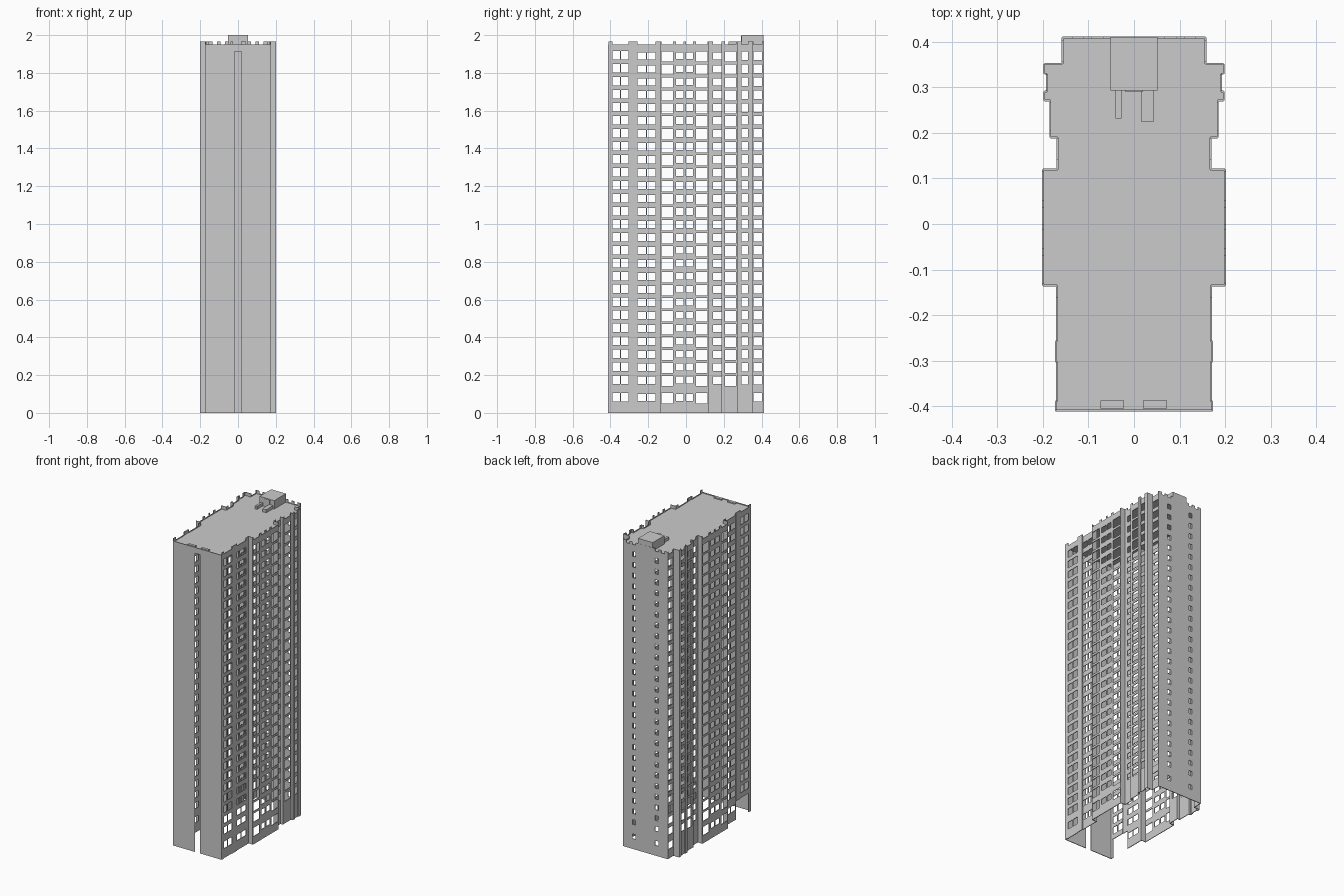
import bpy, bmesh

if "Cube" in bpy.data.objects:
    bpy.data.objects.remove(bpy.data.objects["Cube"])

FLOOR, ROWS = 0.0687, 26
LOW, HIGH, ROOF = 1.951, 1.967, 1.944      # spandrel top, pier top, roof deck


def finish(name, bm, thickness=0):
    mesh = bpy.data.meshes.new(name)
    bm.to_mesh(mesh)
    bm.free()
    obj = bpy.data.objects.new(name, mesh)
    bpy.context.collection.objects.link(obj)
    if thickness:
        mod = obj.modifiers.new("thickness", 'SOLIDIFY')
        mod.thickness, mod.offset = thickness, 0
    return obj


def box(name, x0, x1, y0, y1, z0, z1):
    bm = bmesh.new()
    bmesh.ops.create_cube(bm, size=1)
    for v in bm.verts:
        v.co = (x1 if v.co.x > 0 else x0, y1 if v.co.y > 0 else y0, z1 if v.co.z > 0 else z0)
    return finish(name, bm)


def wall(name, place, u0, u1, holes, top):
    """Flat sheet on a grid of cells, leaving out cells inside holes (ua, ub, za, zb)."""
    us = sorted({round(u, 4) for u in [u0, u1] + [h[i] for h in holes for i in (0, 1)] if u0 <= u <= u1})
    zs = sorted({round(z, 4) for z in [0, top] + [h[i] for h in holes for i in (2, 3)] if 0 <= z <= top})
    bm = bmesh.new()
    grid = {}

    def vert(u, z):
        if (u, z) not in grid:
            grid[u, z] = bm.verts.new(place(u, z))
        return grid[u, z]

    for a, b in zip(us, us[1:]):
        for c, d in zip(zs, zs[1:]):
            u, z = (a + b) / 2, (c + d) / 2
            if not any(h[0] < u < h[1] and h[2] < z < h[3] for h in holes):
                bm.faces.new([vert(a, c), vert(b, c), vert(b, d), vert(a, d)])
    return finish(name, bm, 0.004)


def window_column(a, b, top, height, ground, split):
    """Holes for one stack of windows plus the parapet notch above it."""
    panes = [(a, b)]
    if split:
        m = (a + b) / 2
        panes = [(a, m - 0.003), (m + 0.003, b)]
    tops = [top - FLOOR * i for i in range(ROWS)]
    if ground:
        tops.append(top - 1.809)
    return [(p, q, t - height, t) for p, q in panes for t in tops] + [(a, b, LOW, HIGH)]


# Side window stacks: y0, y1, head height, window height, ground row, mullion
COLUMNS = [
    (-0.390, -0.303, 1.915, 0.045, True, True),
    (-0.257, -0.162, 1.909, 0.038, True, True),
    (-0.131, -0.070, 1.914, 0.055, True, False),
    (-0.053, -0.012, 1.909, 0.036, True, False),
    (0.000, 0.036, 1.909, 0.036, True, False),
    (0.053, 0.115, 1.914, 0.055, True, False),
    (0.142, 0.187, 1.909, 0.038, False, False),
    (0.206, 0.266, 1.914, 0.055, False, False),
    (0.292, 0.329, 1.914, 0.045, False, False),
    (0.357, 0.403, 1.914, 0.045, True, False),
]

# Stepped side outline: y0, y1, distance from the centre line
STEPS = [
    (-0.410, -0.390, 0.172), (-0.390, -0.302, 0.169), (-0.302, -0.258, 0.172),
    (-0.258, -0.135, 0.169), (-0.135, 0.120, 0.200), (0.120, 0.190, 0.168),
    (0.190, 0.271, 0.184), (0.271, 0.291, 0.197), (0.291, 0.330, 0.191),
    (0.330, 0.352, 0.197), (0.352, 0.410, 0.157),
]

for side, s in (("right", 1), ("left", -1)):
    # Side walls with their windows
    for i, (y0, y1, x) in enumerate(STEPS):
        holes = []
        for c in COLUMNS:
            if y0 < (c[0] + c[1]) / 2 < y1:
                holes += window_column(max(c[0], y0), min(c[1], y1), *c[2:])
        if s < 0 and -0.4 < y0 < -0.3:                 # ground-level passage, left side only
            holes.append((y0, y1, 0, 0.12))
        if s < 0 and -0.31 < y0 < -0.28:
            holes.append((y0, -0.265, 0, 0.12))
        wall(f"{side}_wall_{i}", lambda u, z, x=x: (s * x, u, z), y0, y1, holes, HIGH)
    # Short returns joining the steps
    for i, (p, q) in enumerate(zip(STEPS, STEPS[1:])):
        a, b = sorted((p[2], q[2]))
        holes = [(a, b, 0, 0.12)] if s < 0 and -0.31 < q[0] < -0.3 else []
        wall(f"{side}_return_{i}", lambda u, z, y=p[1]: (s * u, y, z), a, b, holes, HIGH)

# Front wall with its tall central slot
wall("front_wall", lambda u, z: (u, -0.41, z), -0.172, 0.172,
     [(-0.018, 0.018, 0, 1.914)], LOW)

# Back wall with two stacks of small windows and a notched parapet
back = []
for s in (1, -1):
    a, b = sorted((s * 0.068, s * 0.092))
    back += window_column(a, b, 1.905, 0.03, True, False)
    a, b = sorted((s * 0.112, s * 0.135))
    back.append((a, b, LOW, HIGH))
wall("back_wall", lambda u, z: (u, 0.41, z), -0.157, 0.157, back, HIGH)

# Roof deck following the outline
bm = bmesh.new()
right = [(x, y) for y0, y1, x in STEPS for y in (y0, y1)]
outline = right + [(-x, y) for x, y in reversed(right)]
bm.faces.new([bm.verts.new((x, y, ROOF)) for x, y in outline])
finish("roof_deck", bm, 0.004)

# Rooftop plant room, ducts and front planters
box("plant_room", -0.052, 0.052, 0.293, 0.411, ROOF, 2.0)
box("plant_room_door", -0.02, 0.02, 0.291, 0.294, ROOF, 1.995)
box("narrow_duct", -0.041, -0.027, 0.232, 0.293, ROOF, 1.966)
box("wide_duct", 0.016, 0.043, 0.224, 0.293, ROOF, 1.966)
box("front_planter_left", -0.074, -0.022, -0.405, -0.388, ROOF, 1.954)
box("front_planter_right", 0.02, 0.072, -0.405, -0.388, ROOF, 1.954)
